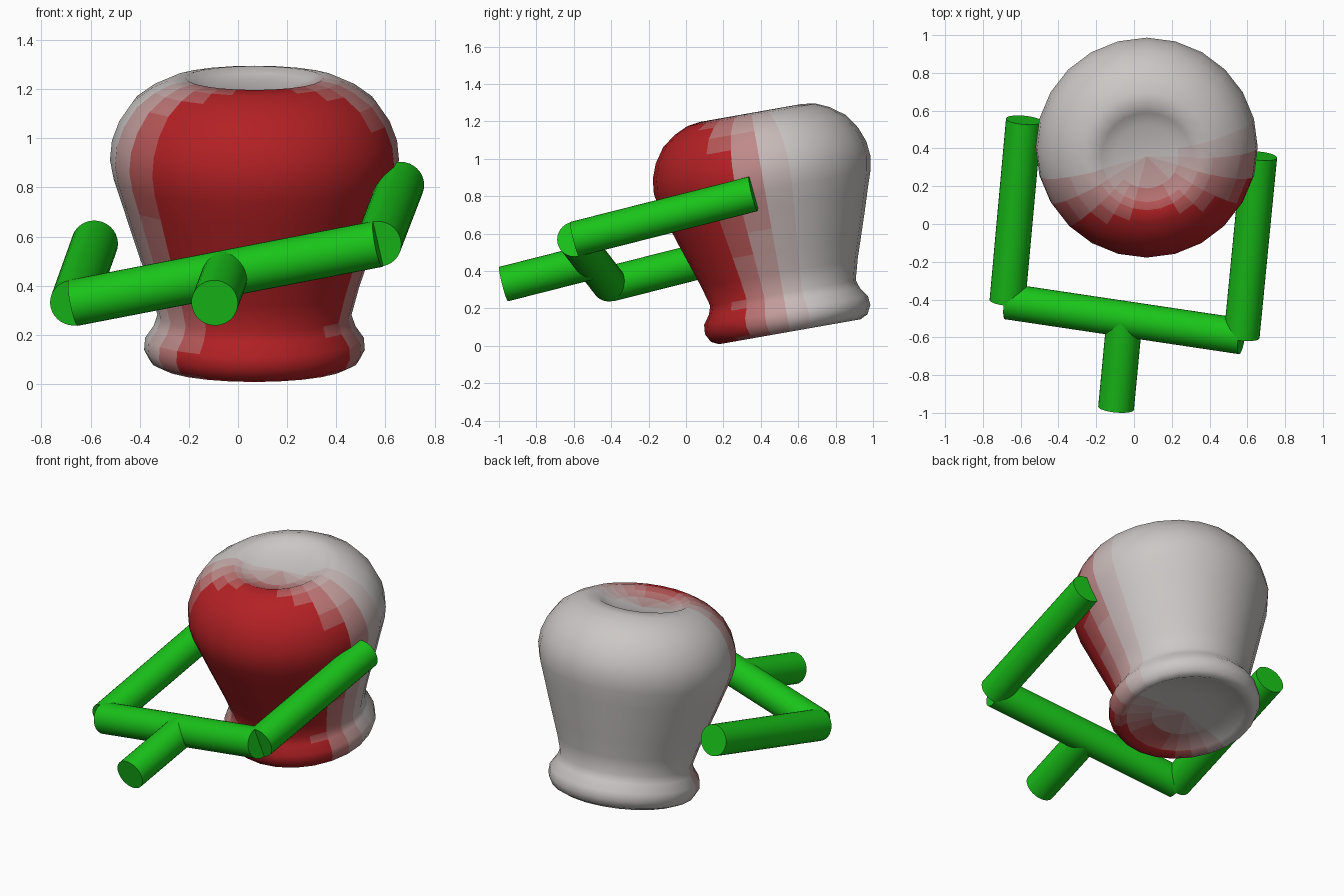
import bpy, bmesh, math
from mathutils import Vector, Matrix

if "Cube" in bpy.data.objects:
    bpy.data.objects.remove(bpy.data.objects["Cube"])


def material(name, rgb):
    m = bpy.data.materials.new(name)
    m.diffuse_color = (*rgb, 1)
    m.use_nodes = True
    m.node_tree.nodes["Principled BSDF"].inputs["Base Color"].default_value = m.diffuse_color
    return m


def finish(bm, name, mats, angle):
    bmesh.ops.recalc_face_normals(bm, faces=bm.faces)
    me = bpy.data.meshes.new(name)
    bm.to_mesh(me)
    bm.free()
    ob = bpy.data.objects.new(name, me)
    bpy.context.collection.objects.link(ob)
    for m in mats:
        me.materials.append(m)
    bpy.ops.object.select_all(action='DESELECT')
    ob.select_set(True)
    bpy.context.view_layer.objects.active = ob
    bpy.ops.object.shade_smooth_by_angle(angle=math.radians(angle))
    return ob


def bar(name, start, end, radius, mat):
    a, b = Vector(start), Vector(end)
    d = b - a
    bm = bmesh.new()
    bmesh.ops.create_cone(bm, cap_ends=True, segments=32, radius1=radius,
                          radius2=radius, depth=d.length)
    turn = d.to_track_quat('Z', 'Y').to_matrix().to_4x4()
    bm.transform(Matrix.Translation((a + b) / 2) @ turn)
    return finish(bm, name, [mat], 40)


# Tilted pot: profile as (radius, height), dished underside up to dished top
SIDES = 24
profile = [(0, 0.03), (0.2, 0.028), (0.35, 0.02), (0.385, 0), (0.425, 0.02), (0.449, 0.065),
           (0.445, 0.115), (0.41, 0.165), (0.395, 0.21), (0.425, 0.32),
           (0.465, 0.44), (0.505, 0.56), (0.54, 0.67), (0.573, 0.77),
           (0.588, 0.85), (0.58, 0.93), (0.55, 1.01), (0.495, 1.09),
           (0.42, 1.145), (0.35, 1.177), (0.28, 1.188), (0.24, 1.165),
           (0.17, 1.145), (0, 1.135)]
bm = bmesh.new()
rings = []
for r, h in profile:
    n = SIDES if r else 1
    rings.append([bm.verts.new((r * math.cos(2 * math.pi * i / SIDES),
                                r * math.sin(2 * math.pi * i / SIDES), h))
                  for i in range(n)])
for low, high in zip(rings, rings[1:]):
    for i in range(SIDES):
        j = (i + 1) % SIDES
        corners = [low[i % len(low)], low[j % len(low)],
                   high[j % len(high)], high[i % len(high)]]
        bm.faces.new(list(dict.fromkeys(corners)))
bm.transform(Matrix.Translation((0.067, 0.555, 0.075))
             @ Matrix.Rotation(math.radians(10), 4, 'X'))

# Red front fading to a grey back
STEPS = 8
red, grey = Vector((0.45, 0.015, 0.018)), Vector((0.6, 0.57, 0.56))
fade = [material(f"pot_fade_{i}", red.lerp(grey, i / (STEPS - 1))) for i in range(STEPS)]
for f in bm.faces:
    c = f.calc_center_median()
    t = c.y + 0.17 * (c.z - 0.7) - (0.28 + 0.17 * c.x)
    f.material_index = round(max(0, min(1, 0.5 + t / 0.34)) * (STEPS - 1))
finish(bm, "pot", fade, 60)

# Green fork around the pot
green = material("fork_green", (0.01, 0.55, 0.01))
R = 0.095
left, right = (-0.67, -0.41, 0.33), (0.57, -0.595, 0.57)
bar("fork_crossbar", left, right, R, green)
bar("fork_left_arm", left, (-0.583, 0.55, 0.573), R, green)
bar("fork_right_arm", right, (0.663, 0.36, 0.812), R, green)
bar("fork_handle", (-0.095, -0.975, 0.33), (-0.05, -0.502, 0.45), R, green)
